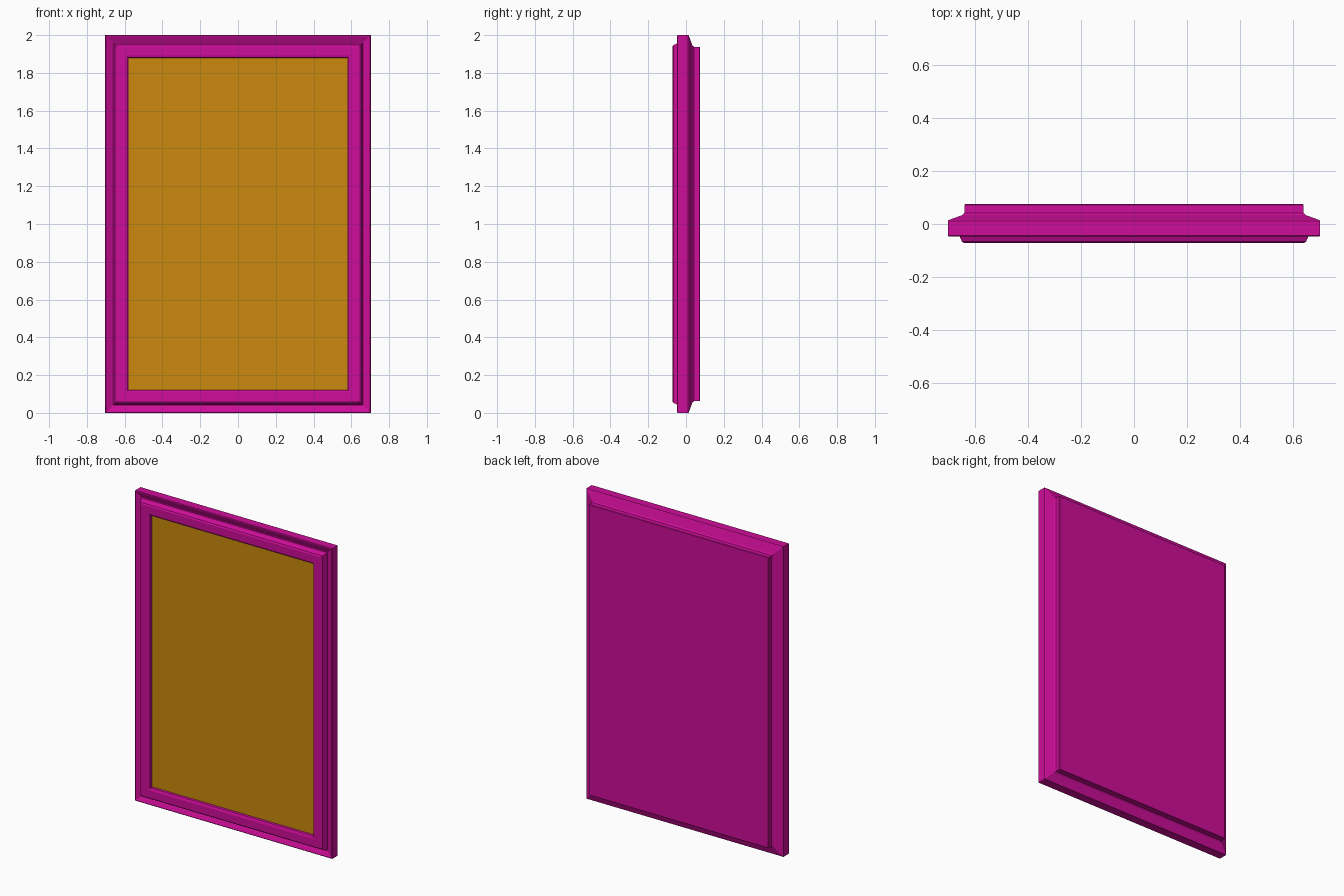
import bpy, bmesh

if "Cube" in bpy.data.objects:
    bpy.data.objects.remove(bpy.data.objects["Cube"])

HALF_W, HEIGHT = 0.703, 2.0


def material(name, rgb):
    m = bpy.data.materials.new(name)
    m.diffuse_color = (*rgb, 1)
    m.use_nodes = True
    m.node_tree.nodes["Principled BSDF"].inputs["Base Color"].default_value = m.diffuse_color
    return m


def ring(bm, inset, y):
    """Rectangular loop of vertices, inset from the outer edge."""
    x, lo, hi = HALF_W - inset, inset, HEIGHT - inset
    return [bm.verts.new((px, y, pz)) for px, pz in ((-x, lo), (x, lo), (x, hi), (-x, hi))]


def finish(bm, name, mat):
    bmesh.ops.recalc_face_normals(bm, faces=bm.faces)
    mesh = bpy.data.meshes.new(name)
    bm.to_mesh(mesh)
    bm.free()
    mesh.materials.append(mat)
    obj = bpy.data.objects.new(name, mesh)
    bpy.context.collection.objects.link(obj)
    return obj


# Moulding cross-section (inset, y) from picture recess round to the back
profile = [
    (0.121, -0.040), (0.121, -0.064), (0.117, -0.069),      # inner lip
    (0.108, -0.072), (0.062, -0.072), (0.053, -0.067),      # raised front bead
    (0.045, -0.048), (0.041, -0.034), (0.036, -0.034),      # groove
    (0.008, -0.047), (0.003, -0.047), (0.000, -0.044),      # outer rim
    (0.000, 0.011), (0.003, 0.015),                         # side
    (0.055, 0.034), (0.062, 0.042), (0.062, 0.072), (0.065, 0.075),  # stepped back
]

# Frame: moulding swept around the rectangle, closed by the flat back
bm = bmesh.new()
rings = [ring(bm, i, y) for i, y in profile]
for a, b in zip(rings, rings[1:]):
    for k in range(4):
        n = (k + 1) % 4
        bm.faces.new((a[k], a[n], b[n], b[k]))
bm.faces.new(rings[0])
bm.faces.new(rings[-1])
finish(bm, "frame", material("frame_magenta", (0.62, 0.004, 0.32)))

# Picture panel set inside the recess
bm = bmesh.new()
front, back = ring(bm, 0.122, -0.046), ring(bm, 0.122, -0.038)
bm.faces.new(front)
bm.faces.new(back)
for k in range(4):
    n = (k + 1) % 4
    bm.faces.new((front[k], front[n], back[n], back[k]))
finish(bm, "picture_panel", material("panel_orange", (0.60, 0.25, 0.004)))
